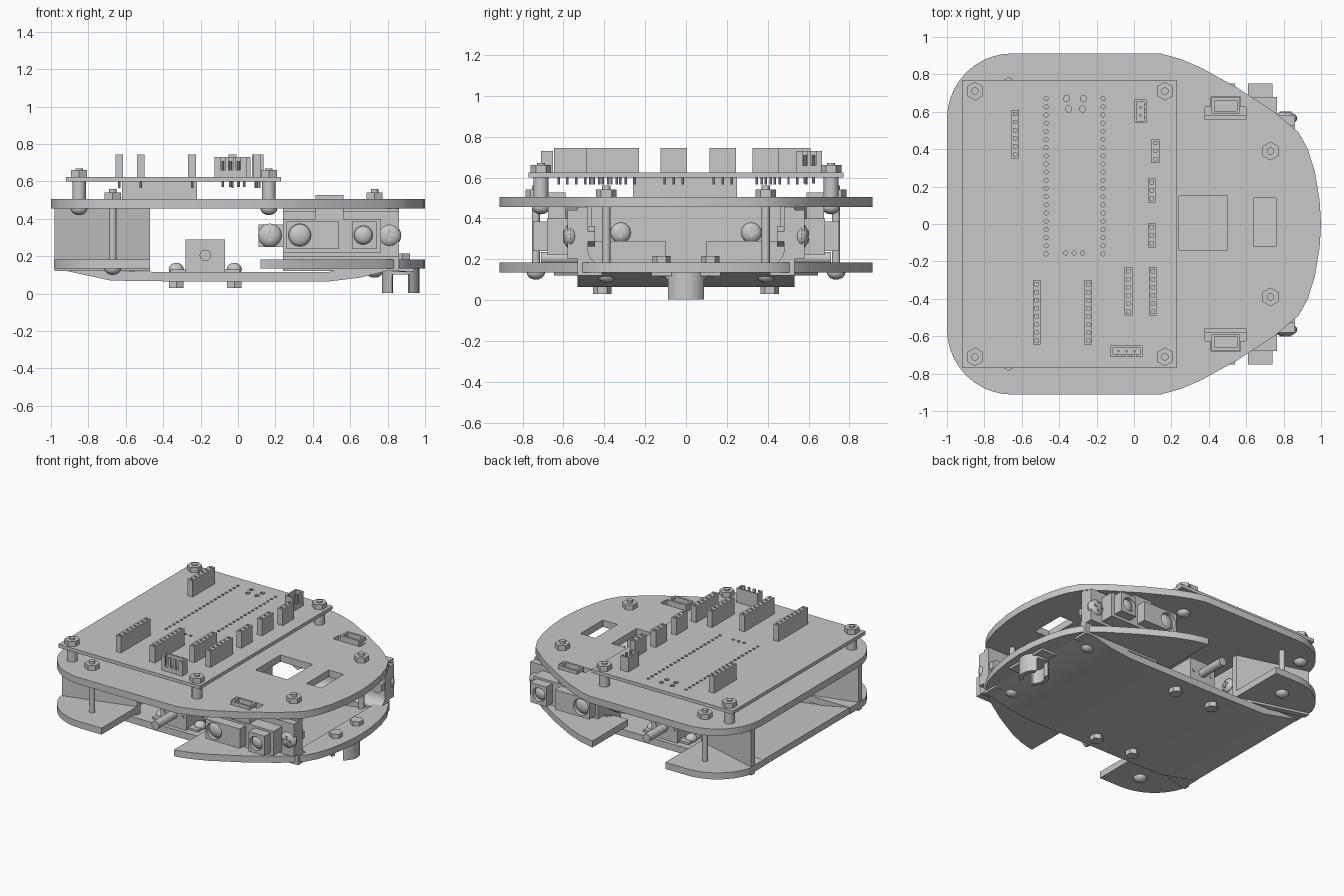
import bpy, bmesh, math
from mathutils import Matrix, Vector

cube = bpy.data.objects.get("Cube")
if cube:
    bpy.data.objects.remove(cube)

gray = bpy.data.materials.new("plain gray")
gray.use_nodes = True
gray.diffuse_color = (0.58, 0.58, 0.58, 1)
gray.node_tree.nodes["Principled BSDF"].inputs["Base Color"].default_value = (0.58, 0.58, 0.58, 1)
made = []
TURN = {'x': Matrix.Rotation(math.pi / 2, 4, 'Y'),
        'y': Matrix.Rotation(-math.pi / 2, 4, 'X'), 'z': Matrix()}


def finish(bm, name):
    bmesh.ops.recalc_face_normals(bm, faces=bm.faces)
    me = bpy.data.meshes.new(name)
    bm.to_mesh(me)
    bm.free()
    me.materials.append(gray)
    ob = bpy.data.objects.new(name, me)
    bpy.context.collection.objects.link(ob)
    made.append(ob)
    return ob


def add_box(bm, x, y, z):
    size = Matrix.Diagonal((x[1] - x[0], y[1] - y[0], z[1] - z[0], 1))
    mid = Vector((sum(x) / 2, sum(y) / 2, sum(z) / 2))
    bmesh.ops.create_cube(bm, size=1, matrix=Matrix.Translation(mid) @ size)


def add_cyl(bm, loc, r, depth, axis='z', n=24):
    bmesh.ops.create_cone(bm, cap_ends=True, segments=n, radius1=r, radius2=r, depth=depth,
                          matrix=Matrix.Translation(loc) @ TURN[axis])


def add_dome(bm, loc, r, h, axis='z'):
    bmesh.ops.create_uvsphere(bm, u_segments=20, v_segments=10, radius=1,
                              matrix=Matrix.Translation(loc) @ TURN[axis] @ Matrix.Diagonal((r, r, h, 1)))


def box(name, x, y, z):
    bm = bmesh.new()
    add_box(bm, x, y, z)
    return finish(bm, name)


def cyl(name, *args):
    bm = bmesh.new()
    add_cyl(bm, *args)
    return finish(bm, name)


def prism(name, pts, lo, hi, axis='z'):
    place = {'z': lambda a, b, h: (a, b, h), 'y': lambda a, b, h: (a, h, b),
             'x': lambda a, b, h: (h, a, b)}[axis]
    bm = bmesh.new()
    rings = [[bm.verts.new(place(a, b, h)) for a, b in pts] for h in (lo, hi)]
    for ring in rings:
        bm.faces.new(ring)
    for i in range(len(pts)):
        j = (i + 1) % len(pts)
        bm.faces.new((rings[0][i], rings[0][j], rings[1][j], rings[1][i]))
    return finish(bm, name)


def cut(ob, cutter):
    mod = ob.modifiers.new("cut", 'BOOLEAN')
    mod.object, mod.operation, mod.solver = cutter, 'DIFFERENCE', 'EXACT'
    bpy.context.view_layer.update()
    me = bpy.data.meshes.new_from_object(ob.evaluated_get(bpy.context.evaluated_depsgraph_get()))
    ob.modifiers.clear()
    ob.data = me
    made.remove(cutter)
    bpy.data.objects.remove(cutter)


def arc(cx, cy, r, a0, a1, n=10):
    return [(cx + r * math.cos(math.radians(a0 + (a1 - a0) * i / n)),
             cy + r * math.sin(math.radians(a0 + (a1 - a0) * i / n))) for i in range(n + 1)]


def screw_head(name, loc, axis, sign, r=0.063, h=0.035):
    # domed head with a cross drive
    bm = bmesh.new()
    add_dome(bm, loc, r, h, axis)
    w, l, out = 0.007, r * 0.5, sorted((0, sign * (h + 0.002)))
    for u, v in ((w, l), (l, w)):
        if axis == 'y':
            add_box(bm, (loc[0] - u, loc[0] + u), [loc[1] + o for o in out], (loc[2] - v, loc[2] + v))
        else:
            add_box(bm, [loc[0] + o for o in out], (loc[1] - u, loc[1] + u), (loc[2] - v, loc[2] + v))
    finish(bm, name)


def bolt(name, x, y, bottom, top, nut, head, r=0.02, nut_r=0.05, head_h=0.035):
    # shank, hexagonal nut centred at one height, domed head at another
    bm = bmesh.new()
    add_cyl(bm, (x, y, (bottom + top) / 2), r, top - bottom)
    add_cyl(bm, (x, y, nut), nut_r, 0.036, 'z', 6)
    add_dome(bm, (x, y, head), nut_r * 0.9, head_h)
    finish(bm, name)


# deck outline, shared by the two plates
half = [(1, 0), (0.992, 0.13), (0.967, 0.28), (0.93, 0.4), (0.88, 0.49), (0.75, 0.6),
        (0.55, 0.73), (0.35, 0.84), (0.24, 0.885), (0.14, 0.912)] + arc(-0.65, 0.562, 0.35, 90, 180)
outline = half + [(x, -y) for x, y in reversed(half[1:])]

# upper deck with its openings
top = prism("upper_deck", outline, 0.455, 0.505)
cut(top, box("cutter", (0.24, 0.5), (-0.14, 0.15), (0.4, 0.6)))
cut(top, box("cutter", (0.64, 0.76), (-0.12, 0.14), (0.4, 0.6)))

# lower deck with wheel cut-outs and an open middle
low = prism("lower_deck", outline, 0.135, 0.183)
cut(low, box("cutter", (-0.47, 0.12), (-2, 2), (0, 0.4)))
cut(low, box("cutter", (-2, 0.8), (-0.5, 0.5), (0, 0.4)))
cut(low, box("cutter", (-2, -0.983), (-2, 2), (0, 0.4)))

# shallow bent pan
prism("pan", [(-0.98, 0.135), (-0.68, 0.07), (-0.3, 0.065), (0.48, 0.065), (0.65, 0.085),
              (0.85, 0.135), (0.85, 0.18), (0.65, 0.135), (0.47, 0.115), (-0.3, 0.115),
              (-0.67, 0.12), (-0.98, 0.183)], -0.53, 0.53, 'y')
# divider sheet behind the motors
box("divider", (-0.58, -0.55), (-0.47, 0.47), (0.1, 0.455))

for s, side in ((-1, "right"), (1, "left")):
    def span(a, b):
        return sorted((s * a, s * b))

    # rear walls flare outwards, front walls have rounded inner corners
    prism(side + "_rear_wall", [(-0.47, s * 0.46), (-0.47, s * 0.5), (-0.98, s * 0.645), (-0.98, s * 0.6)],
          0.12, 0.455)
    wall = [(s * 0.53, 0.455), (s * 0.53, 0.12), (s * 0.41, 0.12), (s * 0.41, 0.175)] + \
           [(s * y, z) for y, z in arc(0.41, 0.245, 0.07, -90, 0, 6)] + [(s * 0.48, 0.455)]
    prism(side + "_front_wall", wall, 0.24, 0.86, 'x')
    screw_head(side + "_divider_screw", (-0.55, s * 0.32, 0.33), 'x', 1, 0.05, 0.03)

    # motor, output shaft and mount
    box(side + "_motor", (-0.28, -0.07), span(0.1, 0.5), (0.115, 0.29))
    box(side + "_motor_mount", (-0.36, 0.01), span(0.34, 0.48), (0.115, 0.13))
    cyl(side + "_shaft", (-0.175, s * 0.59, 0.205), 0.03, 0.24, 'y', 20)
    for x in (-0.25, -0.1):
        cyl(side + "_motor_screw", (x, s * 0.5, 0.205), 0.012, 0.012, 'y', 12)
    for x in (-0.33, -0.02):
        bolt(side + "_mount_bolt", x, s * 0.41, 0.035, 0.15, 0.048, 0.13, 0.02, 0.045)

    # distance sensor and its bracket
    bm = bmesh.new()
    add_box(bm, (0.11, 0.86), span(0.53, 0.56), (0.25, 0.37))
    add_box(bm, (0.24, 0.86), span(0.53, 0.58), (0.2, 0.44))
    add_box(bm, (0.24, 0.765), span(0.58, 0.68), (0.22, 0.4))
    finish(bm, side + "_sensor_body")
    for x0, x1, cx, r in ((0.26, 0.54, 0.33, 0.06), (0.61, 0.74, 0.67, 0.05)):
        housing = box(side + "_lens_housing", (x0, x1), span(0.66, 0.75), (0.24, 0.385))
        cut(housing, cyl("cutter", (cx, s * 0.75, 0.313), r, 0.06, 'y'))
        bm = bmesh.new()
        add_dome(bm, (cx, s * 0.715, 0.313), r, 0.03, 'y')
        finish(bm, side + "_lens")
    for x in (0.17, 0.81):
        screw_head(side + "_sensor_screw", (x, s * 0.565, 0.312), 'y', s)
        cyl(side + "_sensor_nut", (x, s * 0.47, 0.312), 0.05, 0.05, 'y', 6)

    # sensor socket coming up through the upper deck
    cut(top, box("cutter", (0.38, 0.6), span(0.56, 0.625), (0.4, 0.6)))
    cut(top, box("cutter", (0.41, 0.57), span(0.6, 0.68), (0.4, 0.6)))
    socket = box(side + "_sensor_socket", (0.415, 0.565), span(0.59, 0.675), (0.4, 0.527))
    cut(socket, box("cutter", (0.43, 0.55), span(0.605, 0.66), (0.47, 0.6)))

    # long bolts between decks, board posts and caster bolts
    bolt(side + "_rear_deck_bolt", -0.67, s * 0.735, 0.12, 0.56, 0.523, 0.135)
    bolt(side + "_front_deck_bolt", 0.73, s * 0.39, 0.12, 0.56, 0.523, 0.12)
    for x in (-0.85, 0.165):
        bolt(side + "_board_bolt", x, s * 0.71, 0.44, 0.67, 0.643, 0.455)
        cyl(side + "_board_post", (x, s * 0.71, 0.553), 0.036, 0.1)
    bolt(side + "_caster_bolt", 0.88, s * 0.12, 0.12, 0.215, 0.197, 0.135, 0.02, 0.045, 0.02)

    # caster prong
    a = 0 if s > 0 else 180
    prism("caster_prong", arc(0.87, 0, 0.1, a - 62, a + 62) + arc(0.87, 0, 0.07, a + 55, a - 55),
          0.003, 0.115)

cyl("caster_cup", (0.87, 0, 0.12), 0.1, 0.035)
box("caster_flange", (0.82, 0.94), (-0.17, 0.17), (0.118, 0.138))

# circuit board with drilled pin holes
board = box("circuit_board", (-0.92, 0.23), (-0.77, 0.77), (0.6, 0.625))
bm = bmesh.new()
for x in (-0.47, -0.165):
    for i in range(20):
        add_cyl(bm, (x, -0.16 + i * 0.0437, 0.61), 0.011, 0.1, 'z', 10)
for x in (-0.365, -0.32, -0.275):
    add_cyl(bm, (x, -0.155, 0.61), 0.011, 0.1, 'z', 10)
for x, y in ((-0.36, 0.67), (-0.27, 0.67), (-0.35, 0.615), (-0.275, 0.615)):
    add_cyl(bm, (x, y, 0.61), 0.017, 0.1, 'z', 10)
cut(board, finish(bm, "cutter"))
box("battery_pack", (-0.62, -0.22), (-0.26, 0.25), (0.505, 0.6))

# socket strips with a square opening and a thin pin for each contact
for x, y0, y1, n in ((-0.635, 0.35, 0.61, 6), (-0.52, -0.645, -0.3, 8), (-0.245, -0.645, -0.3, 8),
                     (-0.03, -0.49, -0.23, 6), (0.1, -0.49, -0.23, 6), (0.095, -0.125, 0.005, 3),
                     (0.095, 0.115, 0.245, 3), (0.115, 0.325, 0.455, 3)):
    strip = box("socket_strip", (x - 0.021, x + 0.021), (y0, y1), (0.625, 0.745))
    holes, pins = bmesh.new(), bmesh.new()
    for i in range(n):
        y = y0 + (i + 0.5) * (y1 - y0) / n
        add_box(holes, (x - 0.009, x + 0.009), (y - 0.009, y + 0.009), (0.715, 0.8))
        add_cyl(pins, (x, y, 0.59), 0.006, 0.05, 'z', 8)
    cut(strip, finish(holes, "cutter"))
    finish(pins, "socket_pins")

# two open plug connectors with slotted outer sides and pins
for x, y, along_y, n in (((0.002, 0.066), (0.54, 0.665), True, 2), ((-0.125, 0.045), (-0.71, -0.65), False, 3)):
    shell = box("plug_connector", x, y, (0.625, 0.73))
    cut(shell, box("cutter", (x[0] + 0.012, x[1] - 0.012), (y[0] + 0.012, y[1] - 0.012), (0.65, 0.8)))
    for i in range(n):
        t = (i + 1) / (n + 1)
        px = sum(x) / 2 if along_y else x[0] + t * (x[1] - x[0])
        py = y[0] + t * (y[1] - y[0]) if along_y else sum(y) / 2
        cyl("plug_pin", (px, py, 0.64), 0.007, 0.14, 'z', 8)
        if along_y:
            slot = box("cutter", (px, x[1] + 0.1), (py - 0.012, py + 0.012), (0.66, 0.8))
        else:
            slot = box("cutter", (px - 0.012, px + 0.012), (y[0] - 0.1, py), (0.66, 0.8))
        cut(shell, slot)

# smooth round surfaces, keeping edges sharp
bpy.ops.object.select_all(action='DESELECT')
for ob in made:
    ob.select_set(True)
bpy.context.view_layer.objects.active = made[0]
bpy.ops.object.shade_smooth_by_angle(angle=math.radians(30))
